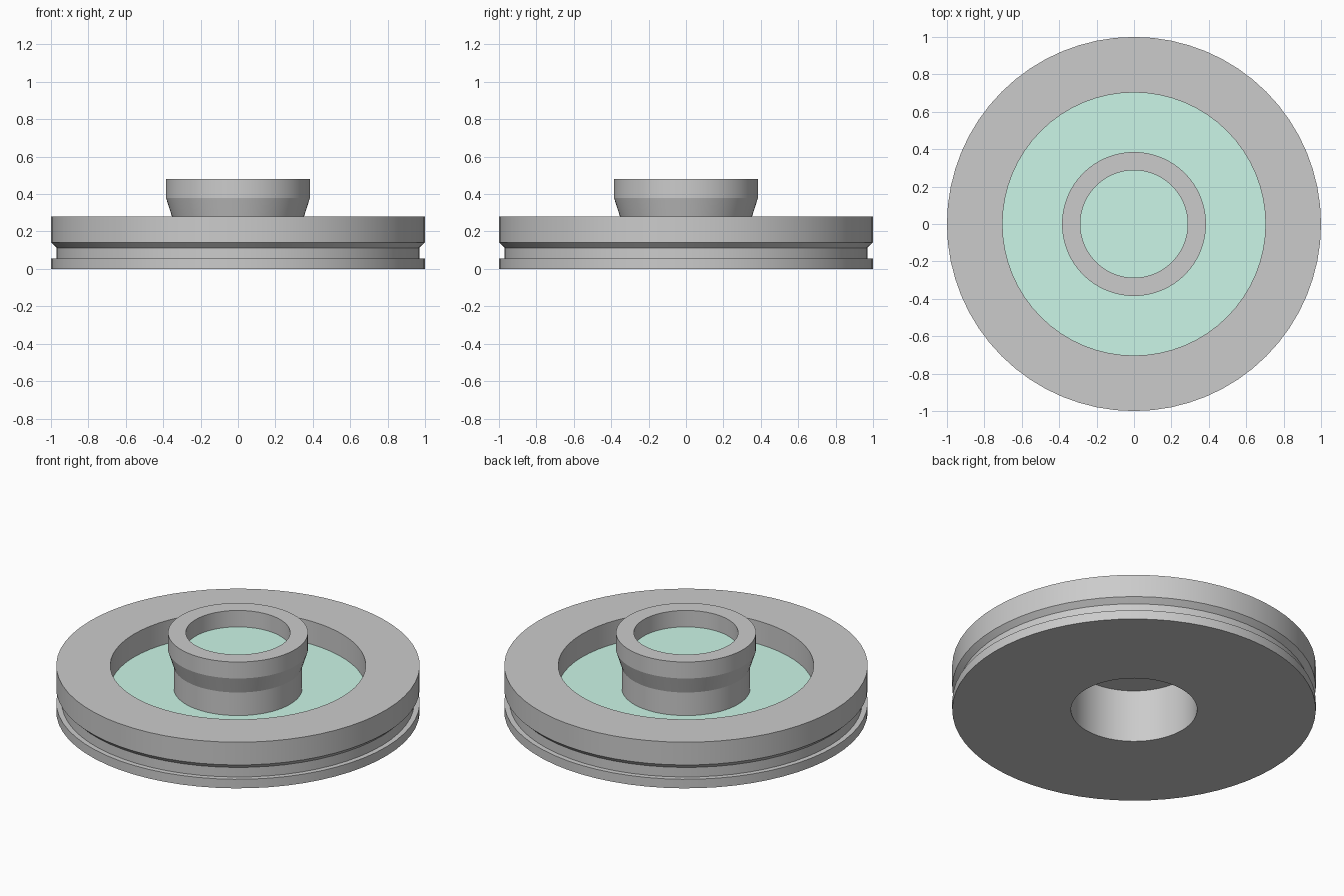
import bpy, bmesh, math

if "Cube" in bpy.data.objects:
    bpy.data.objects.remove(bpy.data.objects["Cube"])

SIDES = 64


def material(name, rgb):
    mat = bpy.data.materials.new(name)
    mat.diffuse_color = (*rgb, 1)
    mat.use_nodes = True
    mat.node_tree.nodes["Principled BSDF"].inputs["Base Color"].default_value = mat.diffuse_color
    return mat


def lathe(name, profile, mat=None):
    """Revolve (radius, height) points about z; order them bottom, outside, top."""
    bm = bmesh.new()
    rings = []
    for r, z in profile:
        if r == 0:
            rings.append([bm.verts.new((0, 0, z))] * SIDES)
        else:
            rings.append([bm.verts.new((r * math.cos(a), r * math.sin(a), z))
                          for a in (math.tau * k / SIDES for k in range(SIDES))])
    for low, high in zip(rings, rings[1:]):
        for k in range(SIDES):
            n = (k + 1) % SIDES
            corners = list(dict.fromkeys((low[k], low[n], high[n], high[k])))
            bm.faces.new(corners)
    mesh = bpy.data.meshes.new(name)
    bm.to_mesh(mesh)
    bm.free()
    obj = bpy.data.objects.new(name, mesh)
    bpy.context.collection.objects.link(obj)
    if mat:
        mesh.materials.append(mat)
    bpy.ops.object.select_all(action='DESELECT')
    obj.select_set(True)
    bpy.context.view_layer.objects.active = obj
    bpy.ops.object.shade_smooth_by_angle(angle=math.radians(15))
    return obj


teal = material("teal", (0.6, 0.92, 0.8))
dark_grey = material("dark_grey", (0.62, 0.64, 0.64))

# Underside bore, flat base and grooved outer wall
lathe("base_body", [(0, 0.32), (0.347, 0.32), (0.347, 0), (1, 0), (1, 0.055),
                    (0.97, 0.055), (0.97, 0.113), (1, 0.142), (1, 0.28)])

# Darker band round the top edge
lathe("rim_band", [(1, 0.28), (0.925, 0.28)], dark_grey)

# Flat top ring and the inner wall of the recess
lathe("top_ring", [(0.925, 0.28), (0.703, 0.28), (0.703, 0.14)])

# Coloured recess floor
lathe("recess_floor", [(0.703, 0.14), (0.353, 0.14)], teal)

# Flared central hub with its cup
lathe("hub", [(0.353, 0.14), (0.353, 0.28), (0.385, 0.38), (0.385, 0.48),
              (0.287, 0.48), (0.287, 0.38)])

# Coloured disc inside the hub
lathe("hub_disc", [(0.287, 0.38), (0, 0.38)], teal)
